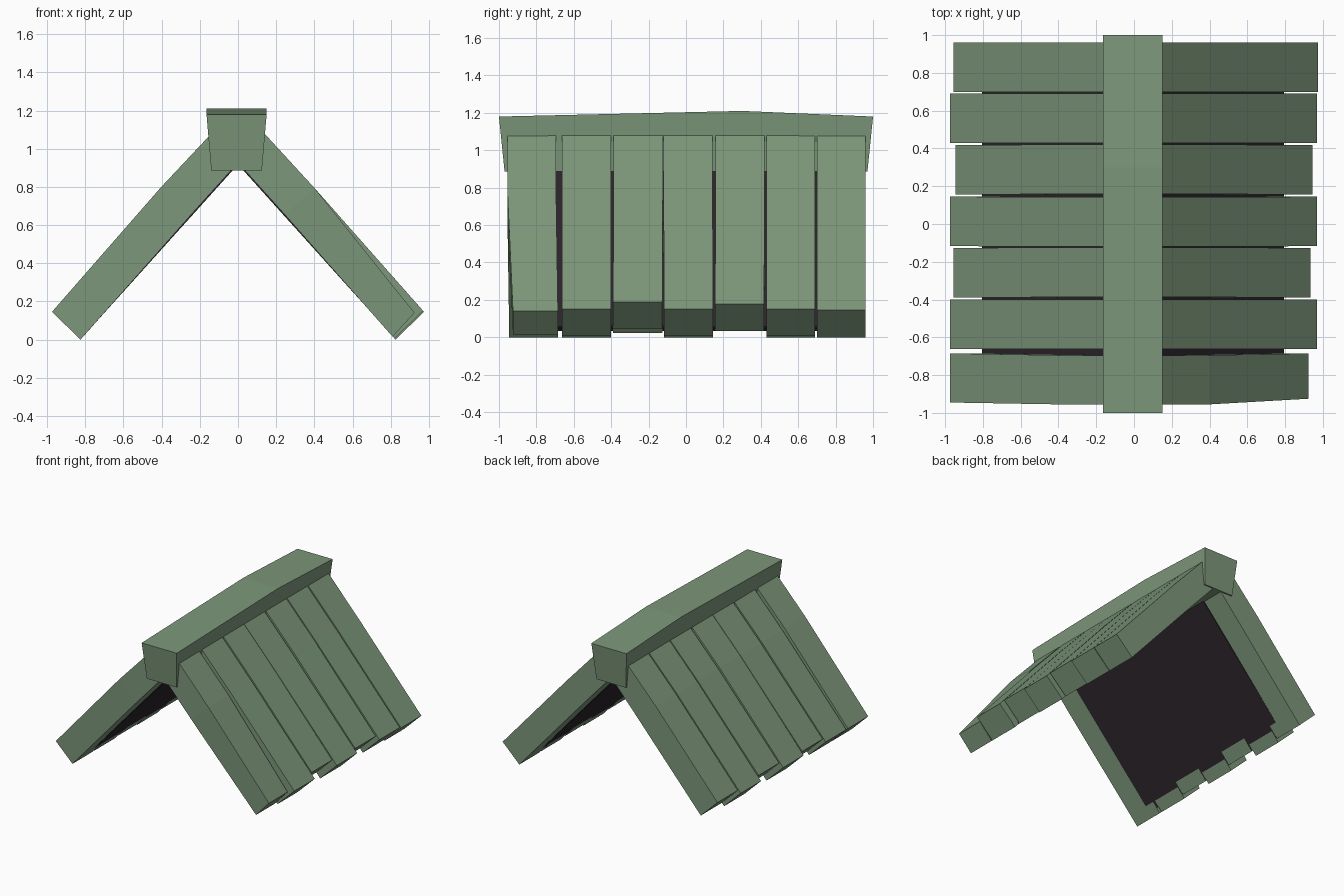
import bpy, bmesh

if "Cube" in bpy.data.objects:
    bpy.data.objects.remove(bpy.data.objects["Cube"])


def material(name, rgb):
    m = bpy.data.materials.new(name)
    m.diffuse_color = (*rgb, 1.0)
    m.use_nodes = True
    m.node_tree.nodes["Principled BSDF"].inputs["Base Color"].default_value = m.diffuse_color
    return m


green = material("mossy green wood", (0.205, 0.31, 0.195))
dark = material("dark underlay", (0.025, 0.018, 0.025))


def loft(name, rings, mat):
    """Closed flat-shaded solid through a series of 4-point rings."""
    bm = bmesh.new()
    rows = [[bm.verts.new(p) for p in ring] for ring in rings]
    for a, b in zip(rows, rows[1:]):
        for i in range(4):
            j = (i + 1) % 4
            bm.faces.new((a[i], a[j], b[j], b[i]))
    bm.faces.new(rows[0])
    bm.faces.new(rows[-1])
    bmesh.ops.recalc_face_normals(bm, faces=bm.faces)
    me = bpy.data.meshes.new(name)
    bm.to_mesh(me)
    bm.free()
    me.materials.append(mat)
    ob = bpy.data.objects.new(name, me)
    bpy.context.collection.objects.link(ob)
    return ob


# Ridge beam: tapered section, slightly raised behind the middle
def beam_ring(y_bottom, y_top, z_top):
    return [(-0.14, y_bottom, 0.885), (0.125, y_bottom, 0.885),
            (0.15, y_top, z_top), (-0.165, y_top, z_top)]


loft("ridge_beam", [beam_ring(-0.97, -1.0, 1.18),
                    beam_ring(0.29, 0.30, 1.21),
                    beam_ring(0.97, 1.0, 1.18)], green)


# Roof planks: each a slanted board with a slight bend near the upper third
def plank(name, side, top_y, mid_y, end_y, outer_end, inner_end):
    def ring(ys, outer, inner):
        return [(side * outer[0], ys[0], outer[1]), (side * outer[0], ys[1], outer[1]),
                (side * inner[0], ys[1], inner[1]), (side * inner[0], ys[0], inner[1])]
    mid_z = 0.802 if side < 0 else 0.795
    loft(name, [ring(top_y, (0.12, 1.10), (-0.03, 0.96)),
                ring(mid_y, (0.40, mid_z), (0.245, 0.655)),
                ring(end_y, outer_end, inner_end)], green)


spans = [(-0.945, -0.685), (-0.663, -0.40), (-0.39, -0.127), (-0.117, 0.145),
         (0.155, 0.417), (0.43, 0.69), (0.70, 0.96)]
# how much each plank is shortened, measured along x
cuts = {1: [0.0, 0.005, 0.04, 0.005, 0.03, 0.005, 0.0],
        -1: [0.0, 0.0, 0.02, 0.0, 0.03, 0.0, 0.02]}
wobble = [-0.01, 0.0, 0.003, -0.003, 0.004, 0.0, 0.0]

for side, label in ((1, "right"), (-1, "left")):
    for i, (y0, y1) in enumerate(spans):
        c = cuts[side][i]
        outer = (0.975 - c, 0.145 + c * 1.1)
        inner = (0.825 - c, 0.0 + c * 1.1)
        end = (y0, y1)
        if side == 1 and i == 0:            # thinner, twisted front plank
            outer, inner, end = (0.925, 0.14), (0.81, 0.015), (-0.925, -0.685)
        w = wobble[i]
        plank(f"{label}_plank_{i + 1}", side, (y0 + w, y1 + w),
              (y0 + w, y1 + w), end, outer, inner)

# Dark underlay sheets lying against the inside of the planks
for side, label in ((1, "right"), (-1, "left")):
    bx = 0.785 if side > 0 else 0.795
    bz = 0.917 - bx * 1.11
    rings = []
    for y in (-0.77, 0.77):
        rings.append([(side * bx, y, bz), (side * 0.01, y, 0.906),
                      (side * 0.02, y, 0.918), (side * (bx + 0.01), y, bz + 0.012)])
    loft(f"{label}_underlay", rings, dark)
